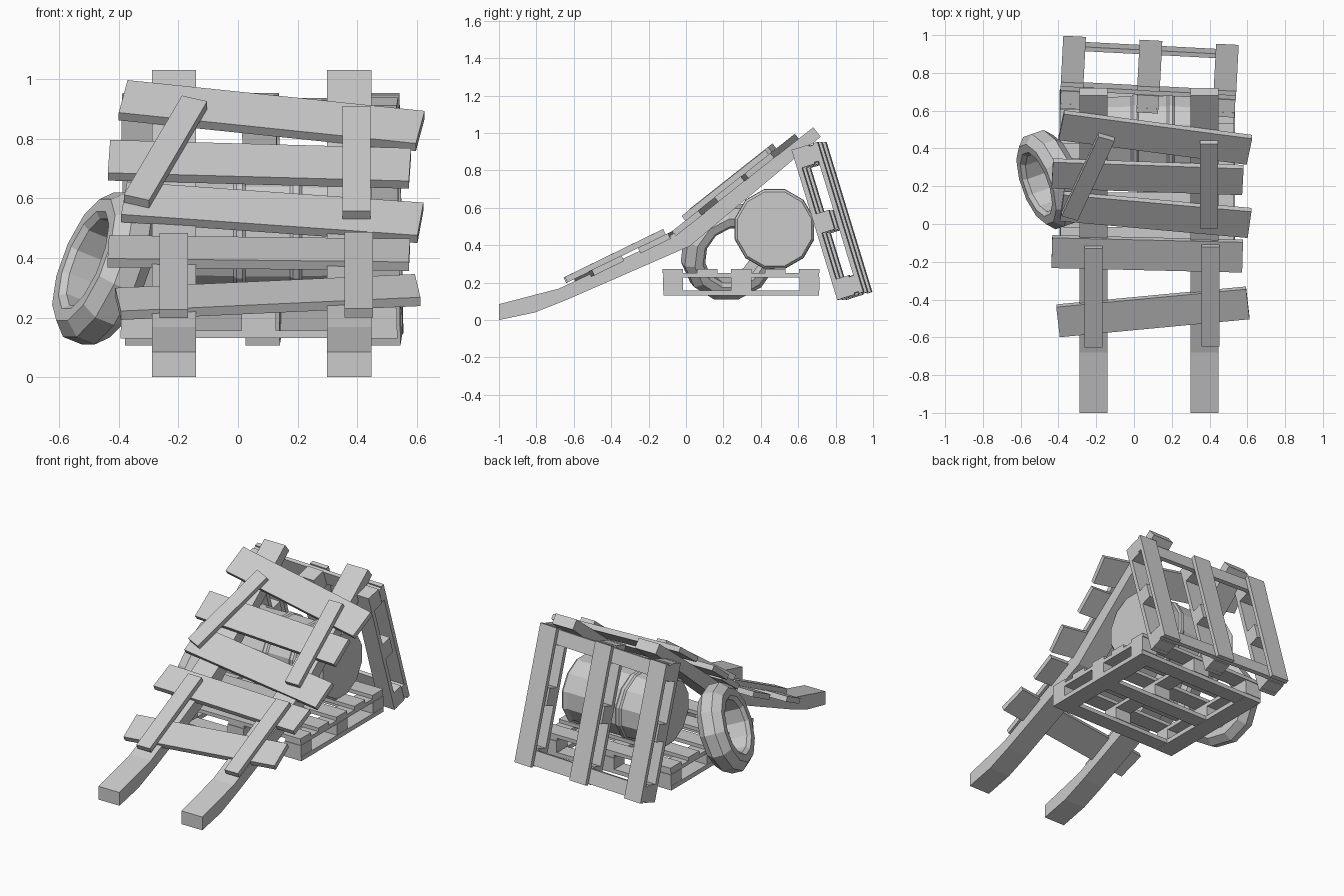
import bpy, bmesh, math
from mathutils import Matrix, Vector

if "Cube" in bpy.data.objects:
    bpy.data.objects.remove(bpy.data.objects["Cube"])

def T(x, y, z):
    return Matrix.Translation((x, y, z))

def R(deg, axis):
    return Matrix.Rotation(math.radians(deg), 4, axis)

def finish(name, bm):
    bmesh.ops.recalc_face_normals(bm, faces=bm.faces)
    me = bpy.data.meshes.new(name)
    bm.to_mesh(me)
    bm.free()
    ob = bpy.data.objects.new(name, me)
    bpy.context.collection.objects.link(ob)
    return ob

def add_box(bm, mat, size):
    bmesh.ops.create_cube(bm, size=1, matrix=mat @ Matrix.Diagonal((*size, 1)))

def lathe(name, profile, sides, mat, closed=False, phase=0.5):
    """Revolve (radius, height) points around local z."""
    bm = bmesh.new()
    rings = [[bm.verts.new(mat @ Vector((r * math.cos(a), r * math.sin(a), h)))
              for a in [2 * math.pi * (i + phase) / sides for i in range(sides)]]
             for r, h in profile]
    pairs = list(zip(rings, rings[1:])) + ([(rings[-1], rings[0])] if closed else [])
    for a, b in pairs:
        for i in range(sides):
            j = (i + 1) % sides
            bm.faces.new((a[i], a[j], b[j], b[i]))
    if not closed:
        bm.faces.new(rings[0])
        bm.faces.new(rings[-1])
    return finish(name, bm)

# Bent ramp rails
side = [(-1, 0), (-0.81, 0.04), (-0.645, 0.105), (0.02, 0.395), (0.72, 0.98),
        (0.68, 1.03), (0.02, 0.513), (-0.14, 0.42), (-0.68, 0.168), (-1, 0.085)]
for name, cx in (("left_rail", -0.215), ("right_rail", 0.373)):
    bm = bmesh.new()
    a, b = [[bm.verts.new((cx + s * 0.074, y, z)) for y, z in side] for s in (-1, 1)]
    bm.faces.new(a)
    bm.faces.new(b)
    for i in range(len(side)):
        j = (i + 1) % len(side)
        bm.faces.new((a[i], a[j], b[j], b[i]))
    finish(name, bm)

# Boards laid on the ramp slope
def ramp_board(name, x, y, sx, sy, turn, lift, upper):
    slope = 38.3 if upper else 26
    z = 0.513 + (y - 0.02) * 0.785 if upper else 0.168 + (y + 0.68) * 0.46
    bm = bmesh.new()
    add_box(bm, T(x, y, z + lift) @ R(slope, 'X') @ R(turn, 'Z'), (sx, sy, 0.033))
    finish(name, bm)

for i, (x, y, l, turn, lift, up) in enumerate([
        (0.10, -0.465, 1.01, 6, 0.002, 0), (0.07, -0.158, 1.01, -1.5, 0.008, 0),
        (0.115, 0.05, 1.0, -6.5, 0.016, 1), (0.072, 0.25, 1.01, -2.5, 0.02, 1),
        (0.113, 0.458, 1.01, -9.5, 0.02, 1)]):
    ramp_board(f"ramp_plank_{i + 1}", x, y, l, 0.178, turn, lift, up)

ramp_board("lower_left_brace", -0.215, -0.385, 0.095, 0.585, 0, 0.037, 0)
ramp_board("lower_right_brace", 0.405, -0.378, 0.095, 0.585, 0, 0.037, 0)
ramp_board("upper_right_brace", 0.397, 0.21, 0.095, 0.57, 0, 0.058, 1)
ramp_board("upper_left_brace", -0.243, 0.25, 0.09, 0.57, -20, 0.062, 1)

# Pallets: columns of runners, blocks and cross boards
U, V = 0.93, 0.84
COLS = [-U / 2 + 0.06, 0, U / 2 - 0.06]
ROWS = [-V / 2 + 0.055, 0, V / 2 - 0.055]

def pallet_blocks(bm, mat, low, high):
    for u in COLS:
        for v in ROWS:
            add_box(bm, mat @ T(u, v, (low + high) / 2), (0.115, 0.108, high - low))

# Leaning pallet: outer and inner uprights with end cross boards
bm = bmesh.new()
m = T(0.08, 0.78, 0.53) @ R(-3, 'Z') @ R(107, 'X') @ T(0, 0, -0.073)
for u in COLS:
    add_box(bm, m @ T(u, 0, 0.0125), (0.12, V, 0.025))
    add_box(bm, m @ T(u, 0, 0.133), (0.115, V, 0.026))
for v in (ROWS[0], ROWS[2]):
    add_box(bm, m @ T(0, v, 0.037), (U, 0.09, 0.024))
pallet_blocks(bm, m, 0.049, 0.12)
finish("leaning_pallet", bm)

# Floor pallet: bottom frame, blocks, side stringers and deck slats
bm = bmesh.new()
m = T(0.07, 0.295, 0.13)
for u in COLS:
    add_box(bm, m @ T(u, 0, 0.109), (0.11, V - 0.01, 0.024))
for u in (COLS[0], COLS[2]):
    add_box(bm, m @ T(u, 0, 0.014), (0.118, V - 0.01, 0.028))
for v in ROWS:
    add_box(bm, m @ T(0, v, 0.014), (U - 0.01, 0.1, 0.026))
pallet_blocks(bm, m, 0.027, 0.1)
for i in range(5):
    v = ROWS[0] + (ROWS[2] - ROWS[0]) * i / 4
    add_box(bm, m @ T(0, v, 0.132), (U - 0.01, 0.11, 0.023))
finish("floor_pallet", bm)

# Barrel lying on its side, with raised hoops
half = [(0.205, 0.31), (0.218, 0.295), (0.205, 0.27), (0.21, 0.115),
        (0.22, 0.105), (0.22, 0.085), (0.212, 0.075)]
lathe("barrel", half + [(r, -h) for r, h in reversed(half)], 12,
      T(0.10, 0.473, 0.487) @ R(90, 'Y'))

# Tyre leaning on the ramp
tyre = [(0.16, -0.06), (0.18, -0.08), (0.225, -0.08), (0.268, -0.035),
        (0.268, 0.035), (0.225, 0.08), (0.18, 0.08), (0.16, 0.06)]
axis = Vector((-0.88, -0.31, 0.35)).to_track_quat('Z', 'Y').to_matrix().to_4x4()
lathe("tyre", tyre, 12, T(-0.447, 0.235, 0.365) @ axis, closed=True)
